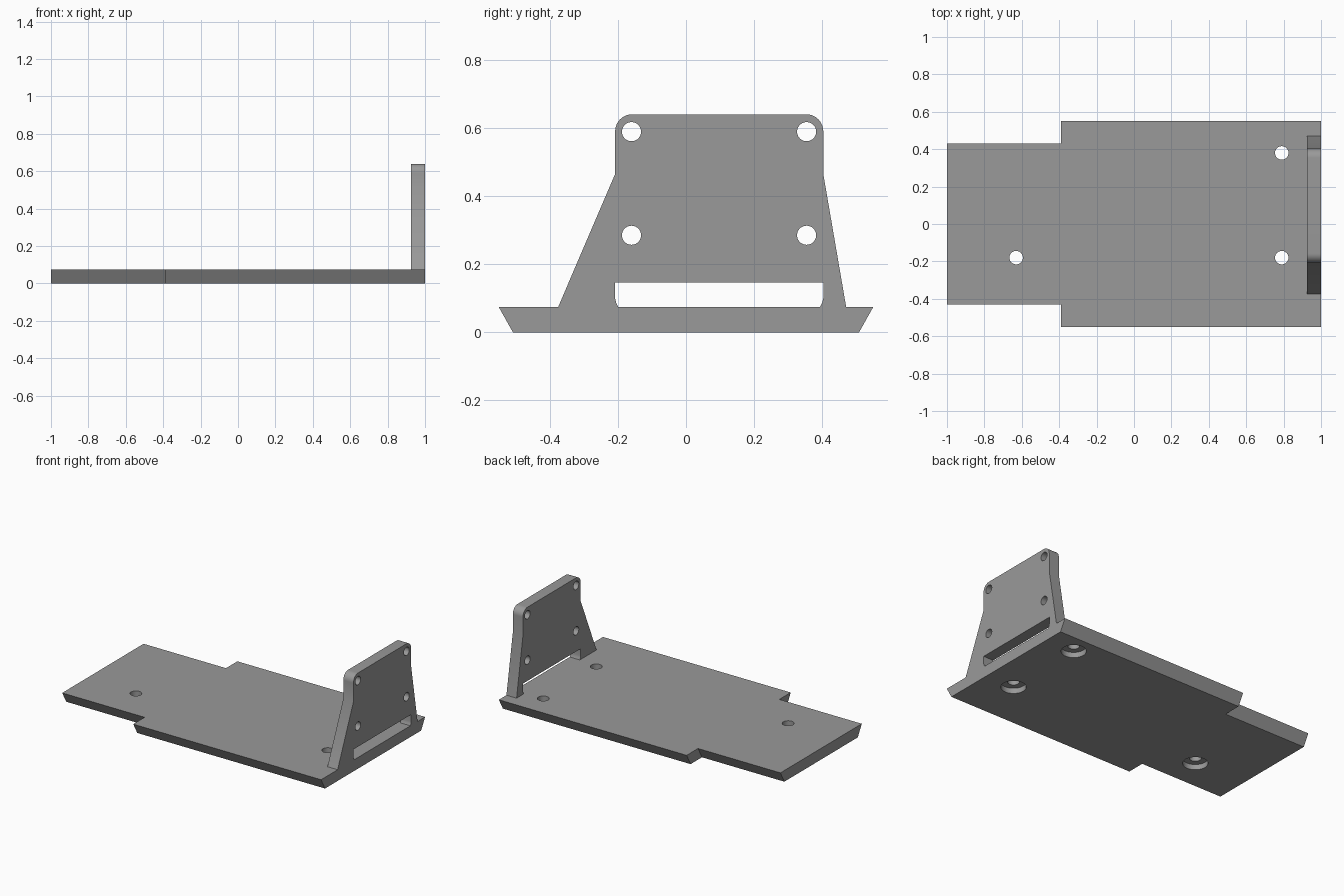
import bpy, bmesh, math
from mathutils import Matrix, Vector

if "Cube" in bpy.data.objects:
    bpy.data.objects.remove(bpy.data.objects["Cube"])

grey = bpy.data.materials.new("plain grey")
grey.diffuse_color = (0.32, 0.32, 0.32, 1)
grey.use_nodes = True
grey.node_tree.nodes["Principled BSDF"].inputs["Base Color"].default_value = grey.diffuse_color

T = 0.075  # plate thickness, also wall thickness


def prism(name, loop_a, loop_b):
    """Solid between two matching outlines."""
    bm = bmesh.new()
    a = [bm.verts.new(p) for p in loop_a]
    b = [bm.verts.new(p) for p in loop_b]
    bm.faces.new(a)
    bm.faces.new(b)
    for i in range(len(a)):
        j = (i + 1) % len(a)
        bm.faces.new((a[i], a[j], b[j], b[i]))
    bmesh.ops.recalc_face_normals(bm, faces=bm.faces)
    me = bpy.data.meshes.new(name)
    bm.to_mesh(me)
    bm.free()
    ob = bpy.data.objects.new(name, me)
    me.materials.append(grey)
    bpy.context.collection.objects.link(ob)
    return ob


def drill(ob, centre, radius, depth, axis):
    """Cut a round hole centred on a point, along x or z."""
    bm = bmesh.new()
    rot = Matrix.Rotation(math.pi / 2, 4, 'Y') if axis == 'x' else Matrix()
    bmesh.ops.create_cone(bm, cap_ends=True, segments=48, radius1=radius, radius2=radius,
                          depth=depth, matrix=Matrix.Translation(Vector(centre)) @ rot)
    me = bpy.data.meshes.new("hole_cutter")
    bm.to_mesh(me)
    bm.free()
    me.materials.append(grey)
    cutter = bpy.data.objects.new("hole_cutter", me)
    cutter.hide_render = True
    bpy.context.collection.objects.link(cutter)
    mod = ob.modifiers.new("hole", 'BOOLEAN')
    mod.operation = 'DIFFERENCE'
    mod.solver = 'EXACT'
    mod.object = cutter
    bpy.context.view_layer.update()
    dg = bpy.context.evaluated_depsgraph_get()
    cut = bpy.data.meshes.new_from_object(ob.evaluated_get(dg))
    ob.modifiers.clear()
    ob.data = cut
    bpy.data.objects.remove(cutter)


def finish(ob):
    bpy.ops.object.select_all(action='DESELECT')
    ob.select_set(True)
    bpy.context.view_layer.objects.active = ob
    bpy.ops.object.shade_smooth_by_angle(angle=math.radians(30))


# Stepped base plate with undercut long sides
def plate_outline(inset, z):
    half = [(-1, 0.43 - inset), (-0.39, 0.43 - inset), (-0.39, 0.55 - inset), (1, 0.55 - inset)]
    return [(x, y, z) for x, y in half] + [(x, -y, z) for x, y in reversed(half)]


base = prism("base_plate", plate_outline(0.042, 0), plate_outline(0, T))

# Counterbored screw holes, wide side underneath
for x, y in [(0.79, 0.38), (0.79, -0.18), (-0.63, -0.18)]:
    drill(base, (x, y, 0), 0.036, 0.4, 'z')
    drill(base, (x, y, 0), 0.076, 0.072, 'z')
finish(base)


# Upright mounting wall with rounded top corners and an open slot at its foot
def arc(cy, cz, r, start, end, n=10):
    return [(cy + r * math.cos(math.radians(start + (end - start) * i / n)),
             cz + r * math.sin(math.radians(start + (end - start) * i / n))) for i in range(n + 1)]


L, R, TOP, RAD = -0.208, 0.403, 0.64, 0.05
outline = [(-0.375, T), (L, 0.465)]
outline += arc(L + RAD, TOP - RAD, RAD, 180, 90)
outline += arc(R - RAD, TOP - RAD, RAD, 90, 0)
outline += [(R, 0.465), (0.47, T)]
outline += [(R - 0.009, T), (R - 0.003, 0.087), (R, 0.1), (R, 0.147)]
outline += [(L, 0.147), (L, 0.1), (L + 0.003, 0.087), (L + 0.009, T)]

wall = prism("mounting_wall", [(1 - T, y, z) for y, z in outline], [(1, y, z) for y, z in outline])
for y in (-0.16, 0.354):
    for z in (0.285, 0.589):
        drill(wall, (1 - T / 2, y, z), 0.028, 0.3, 'x')
finish(wall)
